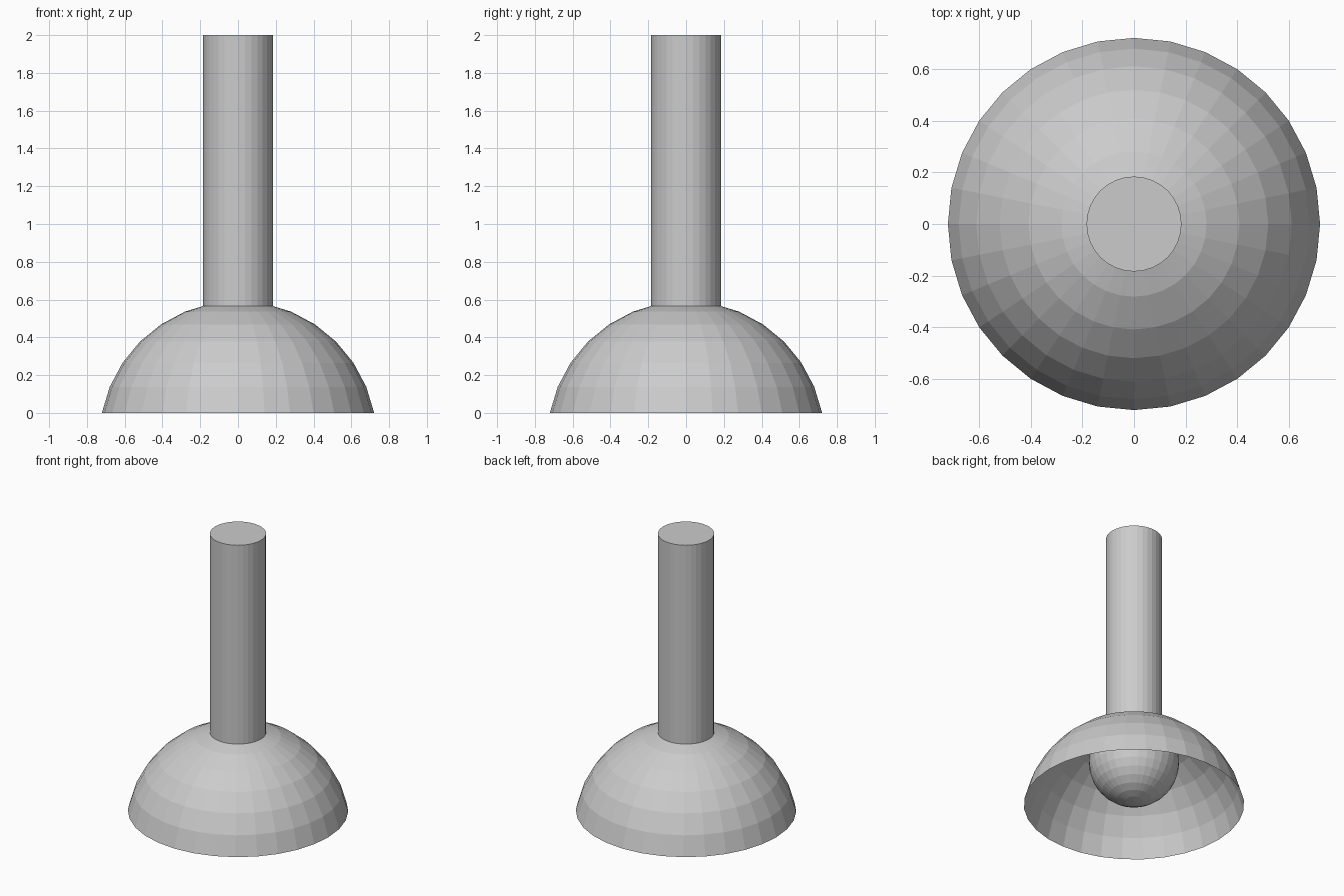
import bpy, bmesh
from mathutils import Vector

if "Cube" in bpy.data.objects:
    bpy.data.objects.remove(bpy.data.objects["Cube"])


def make_object(name, bm):
    mesh = bpy.data.meshes.new(name)
    bm.to_mesh(mesh)
    bm.free()
    obj = bpy.data.objects.new(name, mesh)
    bpy.context.collection.objects.link(obj)
    return obj


def sphere(radius, z):
    bm = bmesh.new()
    bmesh.ops.create_uvsphere(bm, u_segments=32, v_segments=16, radius=radius)
    bmesh.ops.translate(bm, verts=bm.verts, vec=(0, 0, z))
    return bm


# Open thin dome shade: upper part of a sphere cut at the ground
shade = sphere(0.735, -0.143)
bmesh.ops.bisect_plane(
    shade, geom=shade.verts[:] + shade.edges[:] + shade.faces[:], dist=0.002,
    plane_co=Vector((0, 0, 0)), plane_no=Vector((0, 0, 1)), clear_inner=True)
make_object("lamp_shade", shade)

# Round bulb tucked under the shade
make_object("bulb", sphere(0.295, 0.317))

# Hanging stem
STEM_BOTTOM, STEM_TOP = 0.54, 2.0
stem = bmesh.new()
bmesh.ops.create_cone(stem, cap_ends=True, segments=32, radius1=0.184,
                      radius2=0.184, depth=STEM_TOP - STEM_BOTTOM)
bmesh.ops.translate(stem, verts=stem.verts,
                    vec=(0, 0, (STEM_TOP + STEM_BOTTOM) / 2))
make_object("stem", stem)
